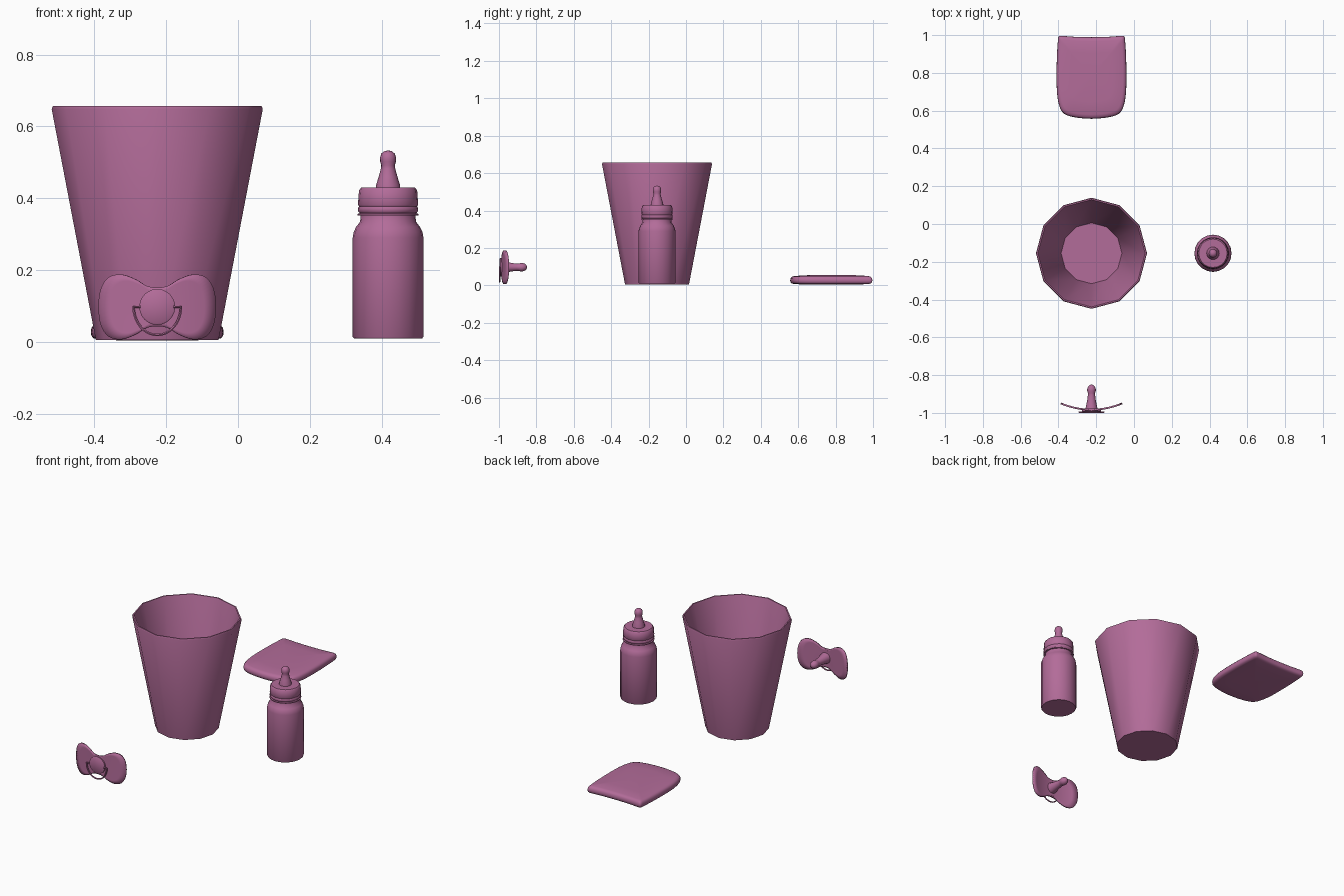
import bpy, bmesh, math
from mathutils import Matrix, Vector

if "Cube" in bpy.data.objects:
    bpy.data.objects.remove(bpy.data.objects["Cube"])

PLUM = bpy.data.materials.new("plum")
PLUM.diffuse_color = (0.45, 0.15, 0.32, 1)
PLUM.use_nodes = True
PLUM.node_tree.nodes["Principled BSDF"].inputs["Base Color"].default_value = PLUM.diffuse_color


def finish(obj, angle=40):
    obj.data.materials.append(PLUM)
    bpy.ops.object.select_all(action='DESELECT')
    obj.select_set(True)
    bpy.context.view_layer.objects.active = obj
    bpy.ops.object.shade_smooth_by_angle(angle=math.radians(angle))


def add_mesh(name, bm, matrix=None):
    bmesh.ops.remove_doubles(bm, verts=bm.verts, dist=1e-5)
    bmesh.ops.recalc_face_normals(bm, faces=bm.faces)
    me = bpy.data.meshes.new(name)
    bm.to_mesh(me)
    bm.free()
    obj = bpy.data.objects.new(name, me)
    bpy.context.collection.objects.link(obj)
    if matrix:
        obj.matrix_world = matrix
    return obj


def lathe(name, profile, steps, matrix):
    """Spin (radius, height) points round the local z axis."""
    bm = bmesh.new()
    vs = [bm.verts.new((r, 0, z)) for r, z in profile]
    es = [bm.edges.new(p) for p in zip(vs, vs[1:])]
    bmesh.ops.spin(bm, geom=vs + es, axis=(0, 0, 1), cent=(0, 0, 0),
                   angle=math.tau, steps=steps)
    obj = add_mesh(name, bm, matrix)
    finish(obj)
    return obj


def smooth_loop(pts, n=4):
    """Closed Catmull-Rom curve through 2D points."""
    out, c = [], len(pts)
    for i in range(c):
        a, b, d, e = (Vector(pts[(i + k) % c]) for k in (-1, 0, 1, 2))
        for j in range(n):
            t = j / n
            out.append(0.5 * (2*b + (d - a)*t + (2*a - 5*b + 4*d - e)*t*t
                              + (3*b - a - 3*d + e)*t**3))
    return out


def loft(bm, rings):
    rows = [[bm.verts.new(p) for p in ring] for ring in rings]
    for lo, hi in zip(rows, rows[1:]):
        for i in range(len(lo)):
            k = (i + 1) % len(lo)
            bm.faces.new((lo[i], lo[k], hi[k], hi[i]))
    return rows


CX, CY = -0.225, -0.155

# Twelve-sided tapered cup with thin walls
lathe("cup", [(0, .005), (.171, .005), (.294, .648), (.291, .656), (.284, .656),
              (.281, .648), (.161, .02), (0, .02)], 12,
      Matrix.Translation((CX, CY, 0)))

# Baby bottle: body, screw collar and teat
spot = Matrix.Translation((.418, CY, 0))
lathe("bottle_body", [(0, .009), (.095, .009), (.0985, .014), (.0985, .29),
                      (.096, .305), (.089, .32), (.078, .334), (.076, .352),
                      (0, .352)], 20, spot)
lathe("bottle_collar", [(0, .351), (.085, .351), (.085, .356), (.079, .358),
                        (.084, .364), (.084, .372), (.081, .377), (.084, .382), (.081, .422),
                        (.075, .429), (0, .429)], 20, spot)
lathe("bottle_teat", [(.034, .427), (.033, .438), (.026, .46), (.020, .482),
                      (.019, .491), (.022, .502), (.0225, .512), (.019, .524),
                      (.010, .531), (0, .533)], 16, spot)

# Pacifier shield: curved bow-tie plate
PZ = .097
quarter = [(0, .054), (.03, .059), (.06, .077), (.1, .0905), (.135, .082), (.156, .05)]
right = quarter + [(.1625, 0)] + [(x, -z) for x, z in quarter[:0:-1]]
outline = smooth_loop(right + [(0, -.054)] + [(-x, z) for x, z in right[:0:-1]])
bm = bmesh.new()
loft(bm, [[(p.x*s, -.983 + .033*(p.x*s/.1625)**2, p.y*s) for p in outline]
          for s in (1, .8, .6, .4, .2, 0)])
shield = add_mesh("pacifier_shield", bm, Matrix.Translation((CX, 0, PZ)))
sol = shield.modifiers.new("thickness", 'SOLIDIFY')
sol.thickness, sol.offset = .009, 0
finish(shield)

# Pacifier teat and button, turned to lie along y
along_y = Matrix.Translation((CX, 0, PZ)) @ Matrix.Rotation(math.radians(-90), 4, 'X')
lathe("pacifier_teat", [(.033, -.982), (.029, -.965), (.023, -.935), (.019, -.905),
                        (.019, -.896), (.0225, -.884), (.0225, -.873), (.018, -.86),
                        (.009, -.852), (0, -.85)], 16, along_y)
lathe("pacifier_button", [(0, -.996), (.046, -.996), (.05, -.993), (.05, -.978),
                          (0, -.978)], 24, along_y)

# Pacifier handle: half ring hanging below the button
cu = bpy.data.curves.new("pacifier_handle", 'CURVE')
cu.dimensions = '3D'
cu.bevel_depth, cu.bevel_resolution, cu.use_fill_caps = .004, 1, True
arc = [(math.cos(a)*.066, -math.sin(a)*.078)
       for a in (math.pi*i/20 for i in range(21))]
path = [(.046, 0)] + arc + [(-.046, 0)]
sp = cu.splines.new('POLY')
sp.points.add(len(path) - 1)
for pt, (x, z) in zip(sp.points, path):
    pt.co = (CX + x, -.996, PZ + z, 1)
handle = bpy.data.objects.new("pacifier_handle", cu)
bpy.context.collection.objects.link(handle)
bpy.context.view_layer.objects.active = handle
handle.select_set(True)
bpy.ops.object.convert(target='MESH')
finish(bpy.context.view_layer.objects.active)

# Folded diaper: soft slab, square at the back and rounded at the front
half = [(0, .21), (.09, .212), (.155, .217), (.173, .214), (.178, .19), (.183, .11),
        (.185, 0), (.182, -.09), (.17, -.155), (.145, -.195), (.09, -.214), (0, -.222)]
pad = smooth_loop(half + [(-x, y) for x, y in half[-2:0:-1]], 3)
layers = [(0, .004), (.6, .004), (.9, .007), (.965, .01), (.992, .017), (1, .026),
          (.992, .038), (.96, .046), (.9, .05), (.6, .054), (0, .054)]
bm = bmesh.new()
loft(bm, [[(p.x*s, p.y*s, z) for p in pad] for s, z in layers])
diaper = add_mesh("folded_diaper", bm, Matrix.Translation((CX, .779, 0)))
finish(diaper, 60)
